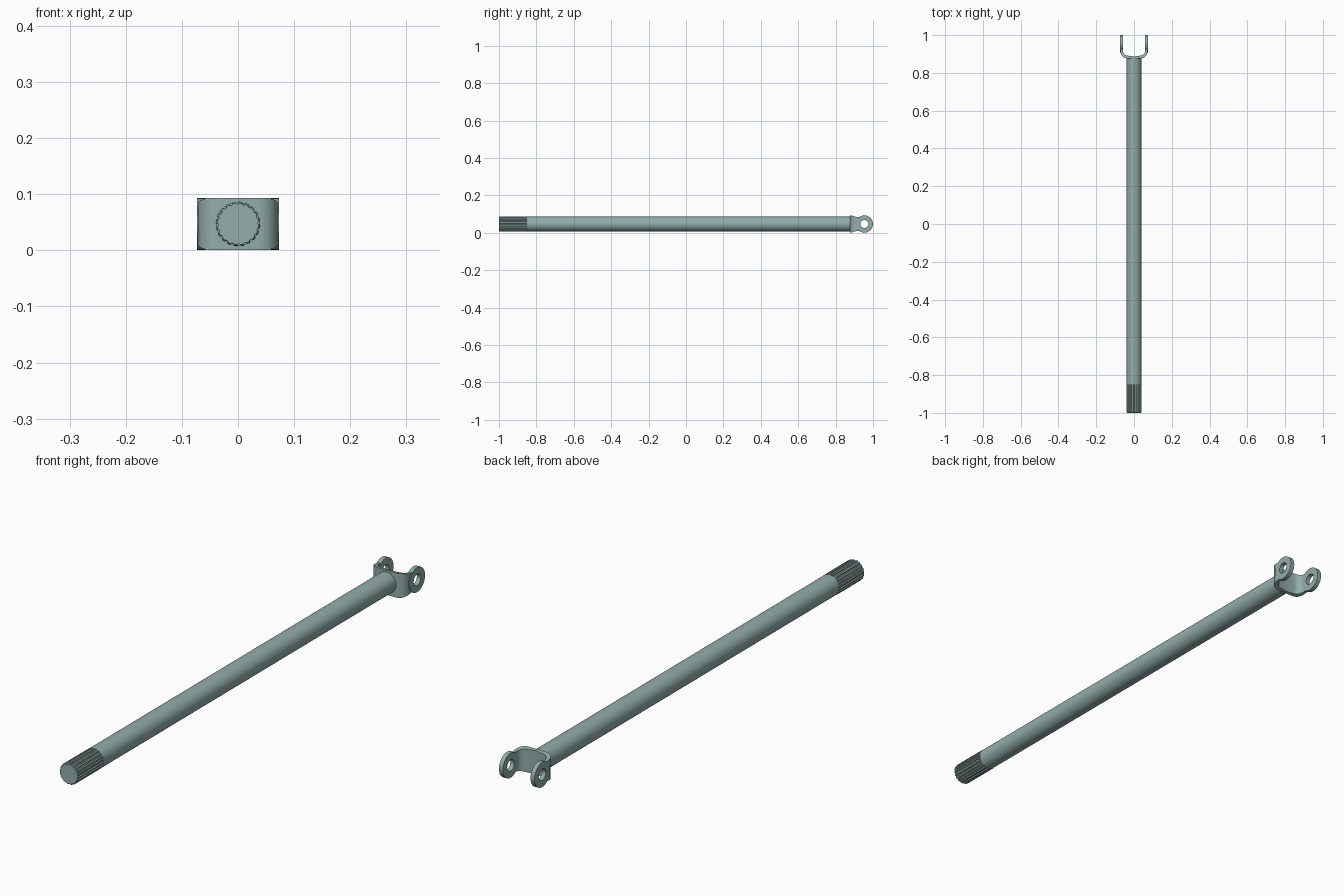
import bpy, bmesh
from math import sin, cos, pi, radians
from mathutils import Vector

if "Cube" in bpy.data.objects:
    bpy.data.objects.remove(bpy.data.objects["Cube"])

ZC = 0.047          # height of the shaft axis
EAR_Y, EAR_R = 0.954, 0.046

# Blue-green steel
steel = bpy.data.materials.new("steel")
steel.diffuse_color = (0.29, 0.42, 0.40, 1)
steel.use_nodes = True
steel.node_tree.nodes["Principled BSDF"].inputs["Base Color"].default_value = steel.diffuse_color


def make_object(name, bm):
    bmesh.ops.recalc_face_normals(bm, faces=bm.faces)
    me = bpy.data.meshes.new(name)
    bm.to_mesh(me)
    bm.free()
    me.materials.append(steel)
    ob = bpy.data.objects.new(name, me)
    bpy.context.collection.objects.link(ob)
    return ob


def prism(name, points, direction):
    """Extrude a closed outline along a direction."""
    bm = bmesh.new()
    face = bm.faces.new([bm.verts.new(p) for p in points])
    ext = bmesh.ops.extrude_face_region(bm, geom=[face])
    verts = [g for g in ext["geom"] if isinstance(g, bmesh.types.BMVert)]
    bmesh.ops.translate(bm, verts=verts, vec=Vector(direction))
    # the starting face is kept by the extrusion only if it closes the solid
    bmesh.ops.holes_fill(bm, edges=[e for e in bm.edges if e.is_boundary])
    return make_object(name, bm)


def x_cylinder(name, x0, x1, r):
    pts = [(x0, EAR_Y + r * cos(2 * pi * i / 48), ZC + r * sin(2 * pi * i / 48)) for i in range(48)]
    return prism(name, pts, (x1 - x0, 0, 0))


def boolean(ob, cutter, op):
    mod = ob.modifiers.new(op, 'BOOLEAN')
    mod.operation, mod.object, mod.solver = op, cutter, 'EXACT'
    bpy.context.view_layer.objects.active = ob
    bpy.ops.object.modifier_apply(modifier=mod.name)
    bpy.data.objects.remove(cutter, do_unlink=True)


def smooth(ob, angle):
    bpy.ops.object.select_all(action='DESELECT')
    ob.select_set(True)
    bpy.context.view_layer.objects.active = ob
    bpy.ops.object.shade_smooth_by_angle(angle=radians(angle))


def loft(name, rings):
    """Skin a list of equal-sized rings and cap both ends."""
    bm = bmesh.new()
    vs = [[bm.verts.new(p) for p in ring] for ring in rings]
    n = len(vs[0])
    for a, b in zip(vs, vs[1:]):
        for i in range(n):
            bm.faces.new((a[i], a[(i + 1) % n], b[(i + 1) % n], b[i]))
    bm.faces.new(vs[0])
    bm.faces.new(vs[-1])
    return make_object(name, bm)


# Plain tube
def circle(y, r, n=64):
    return [(r * cos(2 * pi * i / n), y, ZC + r * sin(2 * pi * i / n)) for i in range(n)]

shaft = loft("shaft", [circle(-0.85, 0.039), circle(0.885, 0.039)])
smooth(shaft, 30)


# Splined end: trapezoidal teeth with a small chamfer
def spline_ring(y, tip, root, teeth=20):
    pts = []
    for t in range(teeth):
        for f, r in ((0.0, root), (0.3, root), (0.45, tip), (0.85, tip)):
            a = 2 * pi * (t + f) / teeth
            pts.append((r * cos(a), y, ZC + r * sin(a)))
    return pts

loft("splined_end", [spline_ring(-1.0, 0.037, 0.0355), spline_ring(-0.996, 0.040, 0.036),
                     spline_ring(-0.85, 0.040, 0.036)])


# Yoke: U-shaped strap seen from above
def u_half(x, y, r):
    arc = [(x - r + r * cos(a), y + r - r * sin(a))
           for a in [pi / 2 * i / 10 for i in range(11)]]
    return [(x, 1.0)] + arc

outer = u_half(0.071, 0.877, 0.036)
inner = u_half(0.059, 0.891, 0.028)
right = outer + [(0.0, 0.877)]
left = [(-x, y) for x, y in reversed(outer)]
back = [(-x, y) for x, y in inner] + [(0.0, 0.887)] + list(reversed(inner))
yoke = prism("yoke", [(x, y, -0.05) for x, y in right + left + back], (0, 0, 0.2))

# Side outline: wide foot, narrow neck, round ear
half = [(0.87, 0.0465), (0.883, 0.0460), (0.893, 0.043), (0.905, 0.039), (0.92, 0.037)]
half += [(EAR_Y + EAR_R * cos(a), EAR_R * sin(a))
         for a in [radians(127 - 127 * i / 20) for i in range(21)]]
outline = half + [(y, -z) for y, z in reversed(half[:-1])]
cutter = prism("side_outline", [(-0.1, y, ZC + z) for y, z in outline], (0.2, 0, 0))
boolean(yoke, cutter, 'INTERSECT')

# Thicker ear bosses and the cross pin holes
for s in (-1, 1):
    boolean(yoke, x_cylinder("boss", s * 0.057, s * 0.0735, EAR_R), 'UNION')
boolean(yoke, x_cylinder("pin_hole", -0.1, 0.1, 0.021), 'DIFFERENCE')
smooth(yoke, 30)
